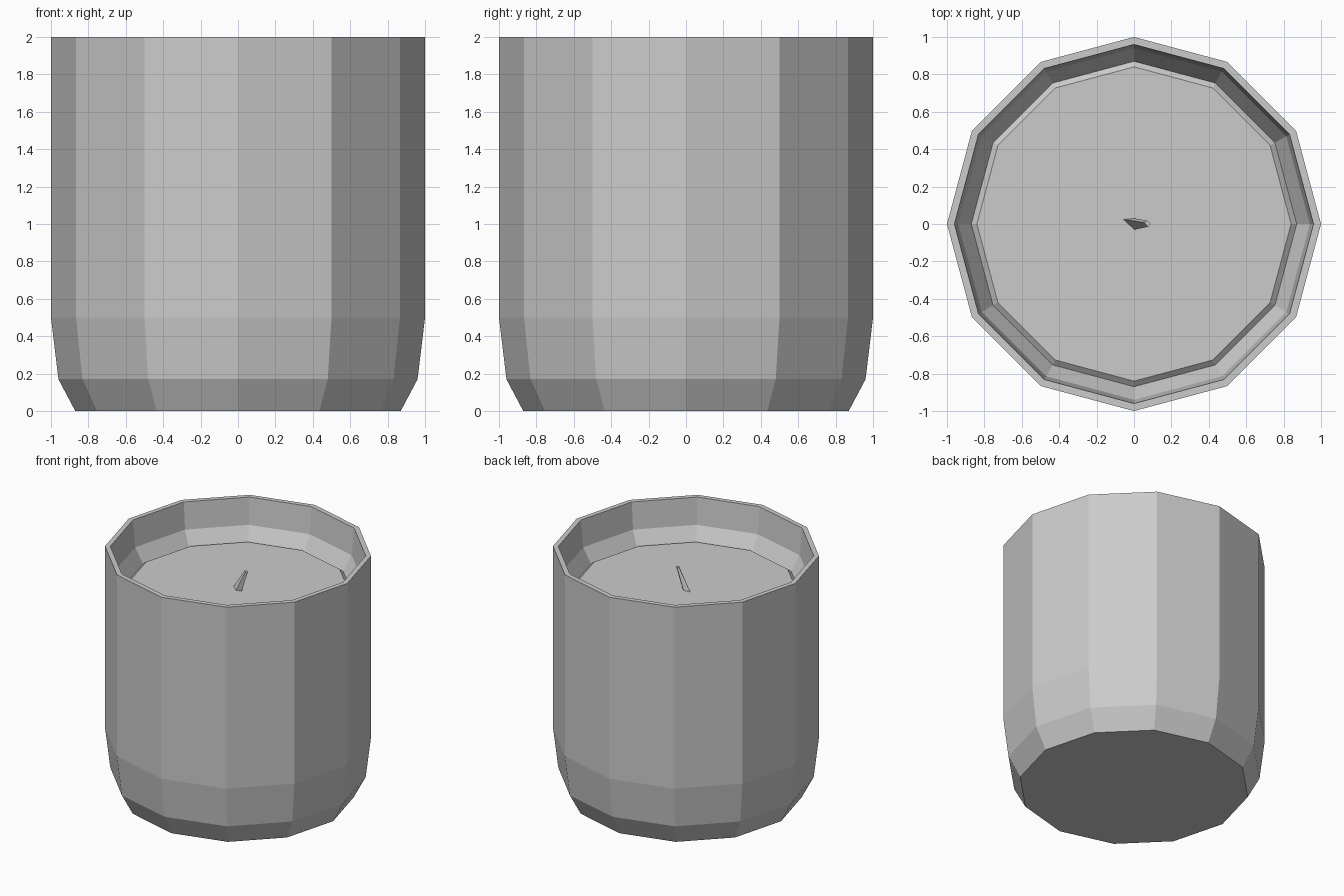
import bpy, bmesh, math

if "Cube" in bpy.data.objects:
    bpy.data.objects.remove(bpy.data.objects["Cube"])

SIDES = 12


def ring(bm, r, z):
    """Twelve-sided ring of vertices."""
    step = 2 * math.pi / SIDES
    return [bm.verts.new((r * math.cos(i * step), r * math.sin(i * step), z))
            for i in range(SIDES)]


def loft(name, make_rings):
    """Skin a stack of rings and cap both ends, flat shaded."""
    bm = bmesh.new()
    rings = make_rings(bm)
    for a, b in zip(rings, rings[1:]):
        n = len(a)
        for i in range(n):
            j = (i + 1) % n
            bm.faces.new((a[i], a[j], b[j], b[i]))
    bm.faces.new(rings[0][::-1])
    bm.faces.new(rings[-1])
    bmesh.ops.recalc_face_normals(bm, faces=bm.faces)
    mesh = bpy.data.meshes.new(name)
    bm.to_mesh(mesh)
    bm.free()
    obj = bpy.data.objects.new(name, mesh)
    bpy.context.collection.objects.link(obj)
    return obj


# Jar: tapered foot, straight wall, thin rim, inner wall narrowing to a floor
jar_profile = [(0.87, 0), (0.96, 0.17), (1, 0.5), (1, 2),
               (0.96, 2), (0.94, 1.78), (0.87, 1.66), (0.84, 1.6)]
loft("jar", lambda bm: [ring(bm, r, z) for r, z in jar_profile])

# Wax: disc with a chamfered upper edge meeting the jar wall
wax_profile = [(0.86, 1.61), (0.87, 1.66), (0.84, 1.685)]
loft("wax", lambda bm: [ring(bm, r, z) for r, z in wax_profile])

# Wick: slim four-sided spike leaning towards +x
wick_base = [(-0.06, 0.025), (0, -0.03), (0.04, -0.01), (0, 0.03)]
wick_tip = [(0.055, 0.008), (0.075, -0.015), (0.09, 0), (0.07, 0.018)]
loft("wick", lambda bm: [[bm.verts.new((x, y, z)) for x, y in pts]
                         for pts, z in ((wick_base, 1.68), (wick_tip, 1.85))])
